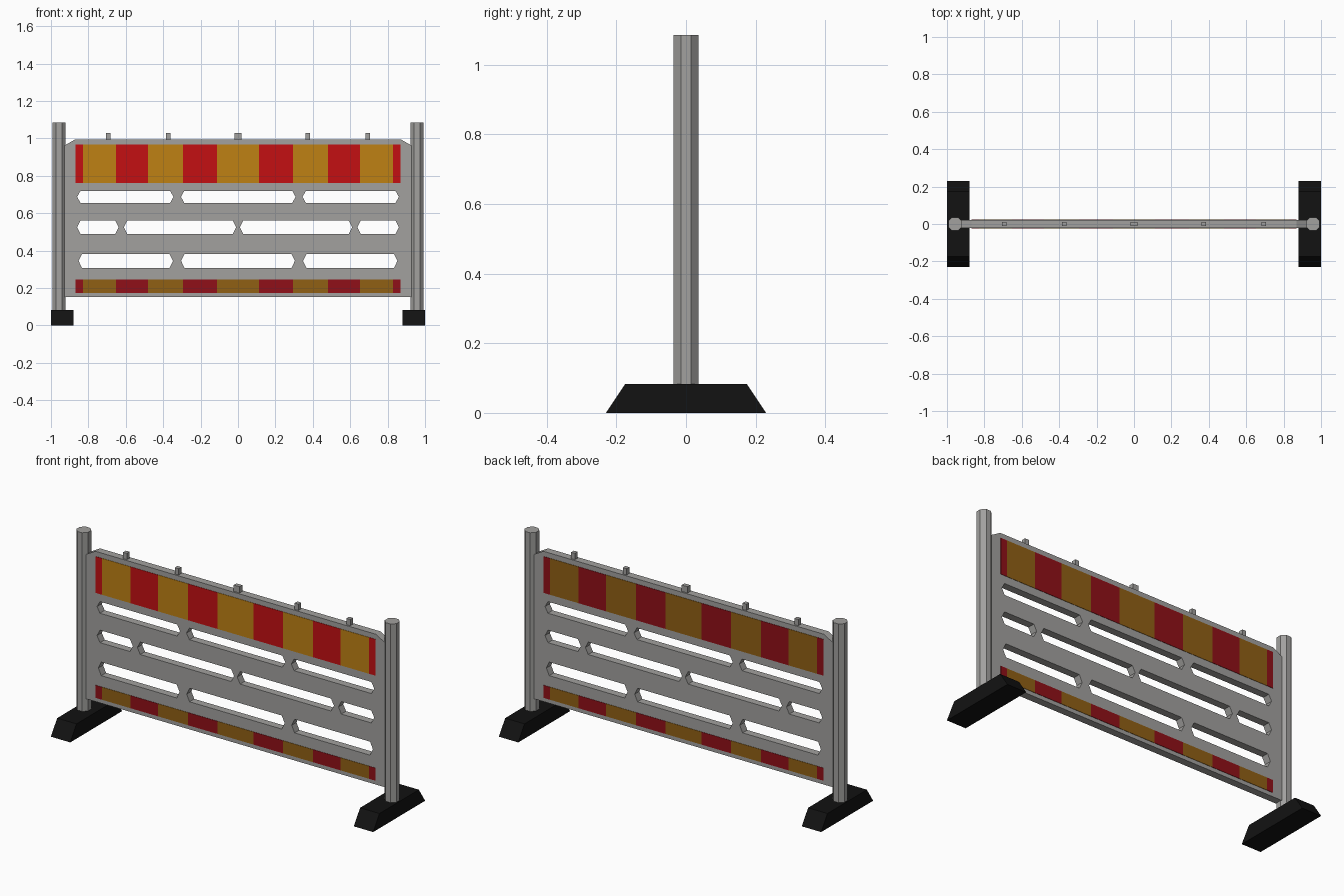
import bpy, bmesh, math
from mathutils import Matrix

if "Cube" in bpy.data.objects:
    bpy.data.objects.remove(bpy.data.objects["Cube"])


def material(name, rgb):
    m = bpy.data.materials.new(name)
    m.diffuse_color = (*rgb, 1)
    m.use_nodes = True
    m.node_tree.nodes["Principled BSDF"].inputs["Base Color"].default_value = m.diffuse_color
    return m


GREY = material("grey plastic", (0.36, 0.355, 0.345))
BLACK = material("black rubber", (0.006, 0.006, 0.006))
RED = material("bright red", (0.55, 0.005, 0.006))
YELLOW = material("amber yellow", (0.52, 0.22, 0.007))
DARK_RED = material("dark red", (0.28, 0.005, 0.009))
DARK_YELLOW = material("dark amber", (0.28, 0.115, 0.007))


def finish(name, bm, mats):
    bmesh.ops.recalc_face_normals(bm, faces=bm.faces)
    me = bpy.data.meshes.new(name)
    bm.to_mesh(me)
    bm.free()
    for m in mats:
        me.materials.append(m)
    ob = bpy.data.objects.new(name, me)
    bpy.context.collection.objects.link(ob)
    return ob


def add_box(bm, x0, x1, y0, y1, z0, z1, mat=0):
    mtx = Matrix.Translation(((x0 + x1) / 2, (y0 + y1) / 2, (z0 + z1) / 2)) \
        @ Matrix.Diagonal((x1 - x0, y1 - y0, z1 - z0, 1))
    verts = bmesh.ops.create_cube(bm, size=1, matrix=mtx)["verts"]
    for f in {f for v in verts for f in v.link_faces}:
        f.material_index = mat


# Panel: outline with hexagonal slots, as a filled and extruded curve
HALF = 0.021
outline = [(-0.94, 0.152), (0.94, 0.152), (0.94, 0.955), (0.87, 0.995),
           (-0.87, 0.995), (-0.94, 0.955)]
rows = [
    (0.655, 0.72, [(-0.86, -0.345), (-0.305, 0.308), (0.345, 0.86)]),
    (0.49, 0.56, [(-0.86, -0.638), (-0.61, -0.01), (0.01, 0.61), (0.638, 0.86)]),
    (0.307, 0.383, [(-0.852, -0.348), (-0.304, 0.304), (0.348, 0.852)]),
]
loops = [outline]
for z0, z1, spans in rows:
    zm, c = (z0 + z1) / 2, 0.018
    for a, b in spans:
        loops.append([(a, zm), (a + c, z0), (b - c, z0),
                      (b, zm), (b - c, z1), (a + c, z1)])
cu = bpy.data.curves.new("panel_profile", "CURVE")
cu.dimensions = "2D"
cu.fill_mode = "BOTH"
cu.extrude = HALF
for pts in loops:
    s = cu.splines.new("POLY")
    s.points.add(len(pts) - 1)
    for p, (x, z) in zip(s.points, pts):
        p.co = (x, z, 0, 1)
    s.use_cyclic_u = True
tmp = bpy.data.objects.new("panel_profile", cu)
bpy.context.collection.objects.link(tmp)
bpy.context.view_layer.update()
bm = bmesh.new()
bm.from_mesh(tmp.evaluated_get(bpy.context.evaluated_depsgraph_get()).to_mesh())
bpy.data.objects.remove(tmp)
bmesh.ops.remove_doubles(bm, verts=bm.verts, dist=1e-5)
bmesh.ops.rotate(bm, verts=bm.verts, matrix=Matrix.Rotation(math.pi / 2, 3, "X"))
for f in bm.faces:
    f.smooth = False
    f.material_index = 0
finish("barrier_panel", bm, [GREY])

# Reflective bands: thin plates of alternating colour on both faces
half_edges = [0.112, 0.294, 0.481, 0.652, 0.829, 0.868]
edges = [-x for x in reversed(half_edges)] + half_edges
for level, z0, z1 in (("upper", 0.763, 0.967), ("lower", 0.174, 0.245)):
    for side, sgn in (("front", -1), ("back", 1)):
        bright = level == "upper" and side == "front"
        bm = bmesh.new()
        y0, y1 = sorted((sgn * (HALF - 0.001), sgn * (HALF + 0.002)))
        for i, (a, b) in enumerate(zip(edges, edges[1:])):
            add_box(bm, a, b, y0, y1, z0, z1, i % 2)
        finish(f"{level}_{side}_band", bm,
               [RED, YELLOW] if bright else [DARK_RED, DARK_YELLOW])

# Small pegs along the top edge
bm = bmesh.new()
for x, w in ((-0.693, 0.012), (-0.372, 0.012), (0, 0.018), (0.372, 0.012), (0.693, 0.012)):
    add_box(bm, x - w, x + w, -0.012, 0.012, 0.985, 1.03)
finish("top_pegs", bm, [GREY])

# Octagonal posts and tapered rubber feet, mirrored left and right
for side, sgn in (("left", -1), ("right", 1)):
    bm = bmesh.new()
    r = 0.036 / math.cos(math.pi / 8)
    bmesh.ops.create_cone(
        bm, cap_ends=True, segments=8, radius1=r, radius2=r, depth=1.01,
        matrix=Matrix.Translation((sgn * 0.957, 0, 0.58))
        @ Matrix.Rotation(math.pi / 8, 4, "Z"))
    finish(f"{side}_post", bm, [GREY])

    bm = bmesh.new()
    add_box(bm, sgn * 0.94 - 0.06, sgn * 0.94 + 0.06, -0.23, 0.23, 0, 0.083)
    for v in bm.verts:
        if v.co.z > 0.04:
            v.co.y *= 0.76
    finish(f"{side}_foot", bm, [BLACK])
